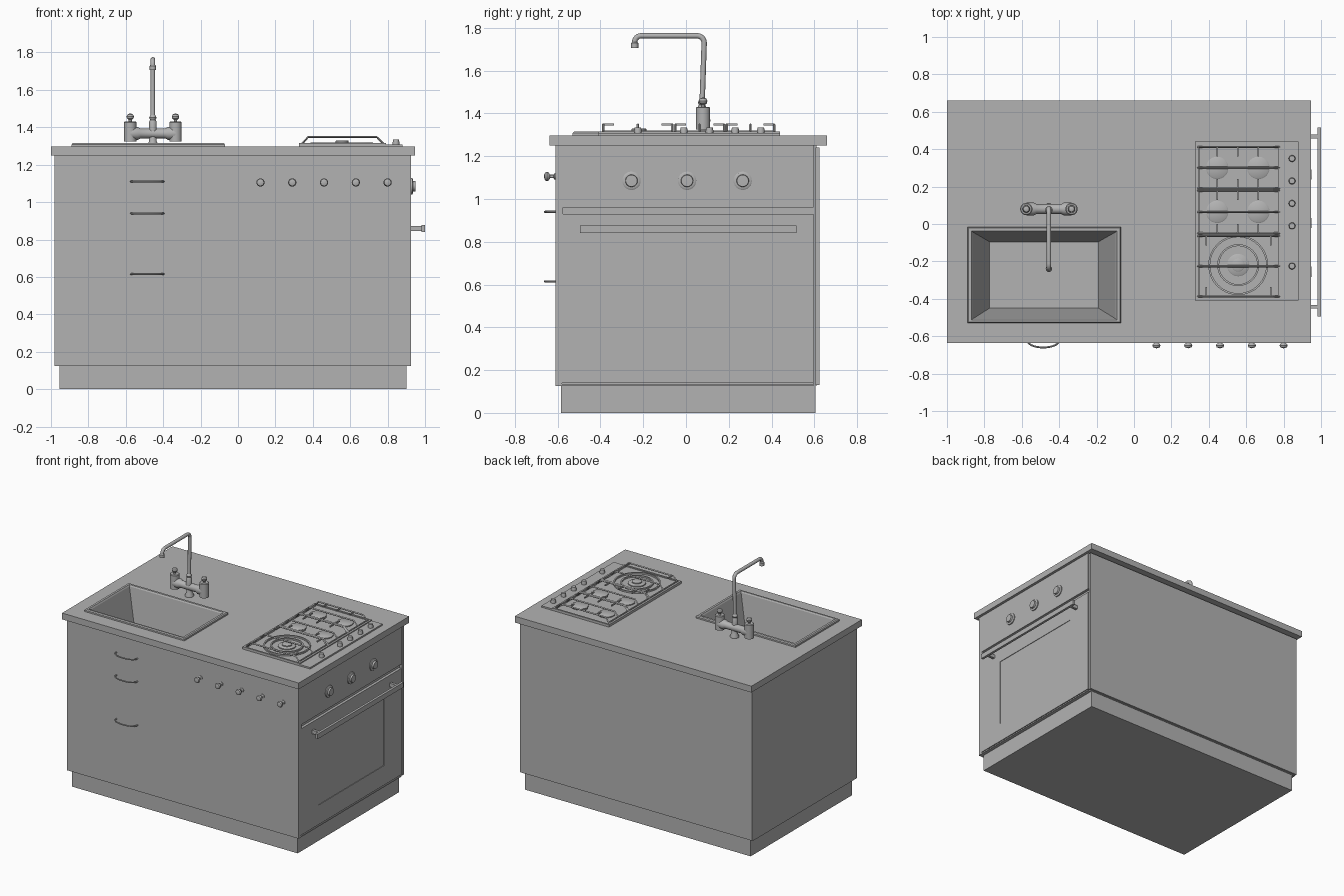
import bpy, bmesh, math
from mathutils import Vector

if "Cube" in bpy.data.objects:
    bpy.data.objects.remove(bpy.data.objects["Cube"], do_unlink=True)

GREY = (0.45, 0.45, 0.45, 1)
grey = bpy.data.materials.new("plain_grey")
grey.use_nodes = True
grey.diffuse_color = GREY
bsdf = next(n for n in grey.node_tree.nodes if n.type == 'BSDF_PRINCIPLED')
bsdf.inputs["Base Color"].default_value = GREY


def finish(name, bm, smooth=False):
    bmesh.ops.recalc_face_normals(bm, faces=bm.faces)
    mesh = bpy.data.meshes.new(name)
    bm.to_mesh(mesh)
    bm.free()
    mesh.materials.append(grey)
    ob = bpy.data.objects.new(name, mesh)
    bpy.context.collection.objects.link(ob)
    if smooth:
        bpy.ops.object.select_all(action='DESELECT')
        ob.select_set(True)
        bpy.context.view_layer.objects.active = ob
        bpy.ops.object.shade_smooth_by_angle(angle=math.radians(35))
    return ob


def box(name, x, y, z):
    bm = bmesh.new()
    bmesh.ops.create_cube(bm, size=1)
    for v in bm.verts:
        v.co = [lo + (c + 0.5) * (hi - lo) for c, (lo, hi) in zip(v.co, (x, y, z))]
    return finish(name, bm)


def lathe(name, profile, base, axis='Z', steps=24):
    """Spin (radius, height) pairs around an axis that starts at base."""
    bm = bmesh.new()
    verts = [bm.verts.new((r, 0, h)) for r, h in profile]
    edges = [bm.edges.new(pair) for pair in zip(verts, verts[1:])]
    bmesh.ops.spin(bm, geom=verts + edges, cent=(0, 0, 0), axis=(0, 0, 1),
                   angle=math.tau, steps=steps)
    bmesh.ops.remove_doubles(bm, verts=bm.verts, dist=0.0002)
    turn = Vector({'Z': (0, 0, 1), 'X': (1, 0, 0), '-Y': (0, -1, 0)}[axis])
    spin = Vector((0, 0, 1)).rotation_difference(turn).to_matrix()
    for v in bm.verts:
        v.co = spin @ v.co + Vector(base)
    return finish(name, bm, True)


def tube(name, points, radius, sides=12):
    """Sweep a round section along a path."""
    pts = [Vector(p) for p in points]
    bm = bmesh.new()
    rings = []
    up = Vector((0.01, 0.02, 1)) if abs((pts[-1] - pts[0]).normalized().z) < 0.7 else Vector((1, 0, 0))
    if name == "faucet_spout":
        up = Vector((1, 0, 0))
    for i, p in enumerate(pts):
        d = (pts[min(i + 1, len(pts) - 1)] - pts[max(i - 1, 0)]).normalized()
        a = d.cross(up).normalized()
        b = d.cross(a)
        rings.append([bm.verts.new(p + radius * (a * math.cos(t) + b * math.sin(t)))
                      for t in (math.tau * k / sides for k in range(sides))])
    for r, s in zip(rings, rings[1:]):
        for k in range(sides):
            bm.faces.new((r[k], r[(k + 1) % sides], s[(k + 1) % sides], s[k]))
    bm.faces.new(rings[0])
    bm.faces.new(rings[-1])
    return finish(name, bm, sides > 4)


def cut(target, x, y, z):
    cutter = box("cutter", x, y, z)
    cutter.hide_render = True
    mod = target.modifiers.new("cut", 'BOOLEAN')
    mod.operation, mod.solver, mod.object = 'DIFFERENCE', 'EXACT', cutter
    bpy.context.view_layer.objects.active = target
    bpy.ops.object.modifier_apply(modifier=mod.name)
    bpy.data.objects.remove(cutter, do_unlink=True)


def rect_loft(name, loops):
    """Join rectangles (x0, x1, y0, y1, z) into a skin, closing the last one."""
    bm = bmesh.new()
    rings = [[bm.verts.new(c) for c in ((a, p, z), (b, p, z), (b, q, z), (a, q, z))]
             for a, b, p, q, z in loops]
    for r, s in zip(rings, rings[1:]):
        for k in range(4):
            bm.faces.new((r[k], r[(k + 1) % 4], s[(k + 1) % 4], s[k]))
    bm.faces.new(rings[-1])
    return finish(name, bm)


# Cabinet: plinth, body with recesses, back panel and worktop
box("plinth", (-0.955, 0.9), (-0.585, 0.605), (0, 0.13))
body = box("cabinet_body", (-0.98, 0.925), (-0.61, 0.597), (0.125, 1.25))
SINK_X, SINK_Y = (-0.872, -0.088), (-0.517, -0.033)
cut(body, SINK_X, SINK_Y, (0.9, 1.4))
cut(body, (0.905, 1), (-0.575, 0.7), (0.93, 0.96))
cut(body, (0.921, 1), (-0.375, 0.395), (0.285, 0.79))
cut(body, (0.915, 1), (-0.58, 0.7), (0.134, 0.14))
box("back_panel", (-0.98, 0.925), (0.605, 0.625), (0.13, 1.24))
box("back_panel_core", (-0.98, 0.905), (0.59, 0.61), (0.126, 1.25))
top = box("worktop", (-1, 0.945), (-0.637, 0.66), (1.25, 1.297))
cut(top, SINK_X, SINK_Y, (0.9, 1.4))

# Sink: raised rim and tapered basin
rect_loft("sink", [
    (-0.89, -0.07, -0.53, -0.015, 1.295), (-0.89, -0.07, -0.53, -0.015, 1.308),
    (-0.884, -0.076, -0.524, -0.021, 1.315), (-0.868, -0.092, -0.513, -0.037, 1.315),
    (-0.862, -0.098, -0.507, -0.043, 1.305), (-0.772, -0.19, -0.45, -0.095, 0.95)])

# Oven door handle and dials
box("oven_handle_bar", (0.982, 1.0), (-0.495, 0.517), (0.84, 0.877))
for y in (-0.443, 0.468):
    box("oven_handle_post", (0.924, 0.985), (y - 0.01, y + 0.01), (0.845, 0.872))
for y in (-0.255, 0.005, 0.265):
    lathe("oven_dial", [(0.043, 0), (0.043, 0.008), (0.037, 0.012), (0.029, 0.012),
                        (0.027, 0.024), (0, 0.025)], (0.924, y, 1.085), 'X')

# Front knobs and bow handles
for i in range(5):
    lathe("front_knob", [(0.015, 0), (0.015, 0.006), (0.007, 0.01), (0.007, 0.026),
                         (0.018, 0.032), (0.022, 0.04), (0.018, 0.05), (0, 0.056)],
          (0.12 + 0.17 * i, -0.609, 1.105), '-Y')
for z in (1.11, 0.94, 0.615):
    arc = [math.pi * k / 16 for k in range(17)]
    tube("drawer_handle", [(-0.485 - 0.087 * math.cos(t), -0.608 - 0.052 * math.sin(t) ** 0.7, z)
                           for t in arc], 0.005, 8)

# Faucet: foot, bridge, two valves and swan spout
FX, FY = -0.455, 0.08
lathe("faucet_foot", [(0.03, 0), (0.03, 0.012), (0.02, 0.03), (0.02, 0.06)], (FX, FY, 1.295))
lathe("faucet_bridge", [(0.034, 0), (0.034, 0.04), (0.026, 0.055), (0.026, 0.185),
                        (0.034, 0.2), (0.034, 0.24)], (FX - 0.12, FY, 1.367), 'X')
for side in (-1, 1):
    lathe("faucet_valve", [(0, 0), (0.033, 0), (0.033, 0.102), (0.028, 0.106), (0.009, 0.106),
                           (0.009, 0.115), (0.018, 0.123), (0.02, 0.133), (0.015, 0.144),
                           (0, 0.15)], (FX + side * 0.121, FY, 1.325))
lathe("faucet_collar", [(0.02, 0), (0.02, 0.05), (0.015, 0.06), (0.02, 0.072),
                        (0.013, 0.085), (0, 0.085)], (FX, FY - 0.005, 1.38))
bend = [math.pi / 2 * k / 6 for k in range(7)]
spout = [(FX, 0.075, 1.44)]
spout += [(FX, 0.052 + 0.033 * math.cos(t), 1.73 + 0.033 * math.sin(t)) for t in bend]
spout += [(FX, -0.21 - 0.03 * math.sin(t), 1.733 + 0.03 * math.cos(t)) for t in bend]
tube("faucet_spout", spout + [(FX, -0.24, 1.715)], 0.0125)
lathe("faucet_nozzle", [(0, 0), (0.017, 0), (0.017, 0.022), (0.0125, 0.028), (0, 0.028)],
      (FX, -0.24, 1.706))

# Hob plate with a raised border around the cooking area
box("hob_plate", (0.325, 0.88), (-0.41, 0.44), (1.295, 1.308))
for x in (0.325, 0.778):
    box("hob_border", (x, x + 0.014), (-0.41, 0.44), (1.3, 1.315))
for y in (-0.41, 0.428):
    box("hob_border", (0.325, 0.792), (y, y + 0.012), (1.3, 1.315))
for y in (0.35, 0.23, 0.11, -0.01, -0.225):
    lathe("hob_knob", [(0.018, 0), (0.018, 0.012), (0.015, 0.027), (0, 0.028)],
          (0.845, y, 1.307), steps=16)


# Burners: four small ones and a large ringed one
def burner(x, y, r):
    lathe("burner", [(r, 0), (r, 0.008), (r * 0.9, 0.012), (0, 0.013)], (x, y, 1.307))


for x in (0.445, 0.665):
    for y in (0.3, 0.065):
        burner(x, y, 0.06)
burner(0.557, -0.22, 0.06)
burner_cap = [(0.035, 0), (0.035, 0.012), (0.03, 0.015), (0, 0.015)]
lathe("burner_cap", burner_cap, (0.557, -0.22, 1.315))
for r in (0.107, 0.155):
    lathe("burner_ring", [(r - 0.005, 0), (r - 0.005, 0.012), (r + 0.005, 0.012),
                          (r + 0.005, 0)], (0.557, -0.22, 1.307), steps=32)

# Pan supports: bars along x with sloped ends, side rails and short fingers
for lo, hi in ((-0.387, -0.064), (-0.05, 0.178), (0.19, 0.412)):
    for y in (lo, (lo + hi) / 2, hi):
        tube("support_bar", [(0.342, y, 1.312), (0.375, y, 1.348), (0.742, y, 1.348),
                             (0.777, y, 1.312)], 0.006, 4)
    for x in (0.345, 0.773):
        box("support_side", (x - 0.004, x + 0.004), (lo, hi), (1.308, 1.32))
    for x in ((0.385, 0.73) if lo < -0.3 else (0.445, 0.555, 0.665)):
        for a, b in ((lo, lo + 0.05), (hi - 0.05, hi)):
            box("support_finger", (x - 0.004, x + 0.004), (a, b), (1.343, 1.353))
